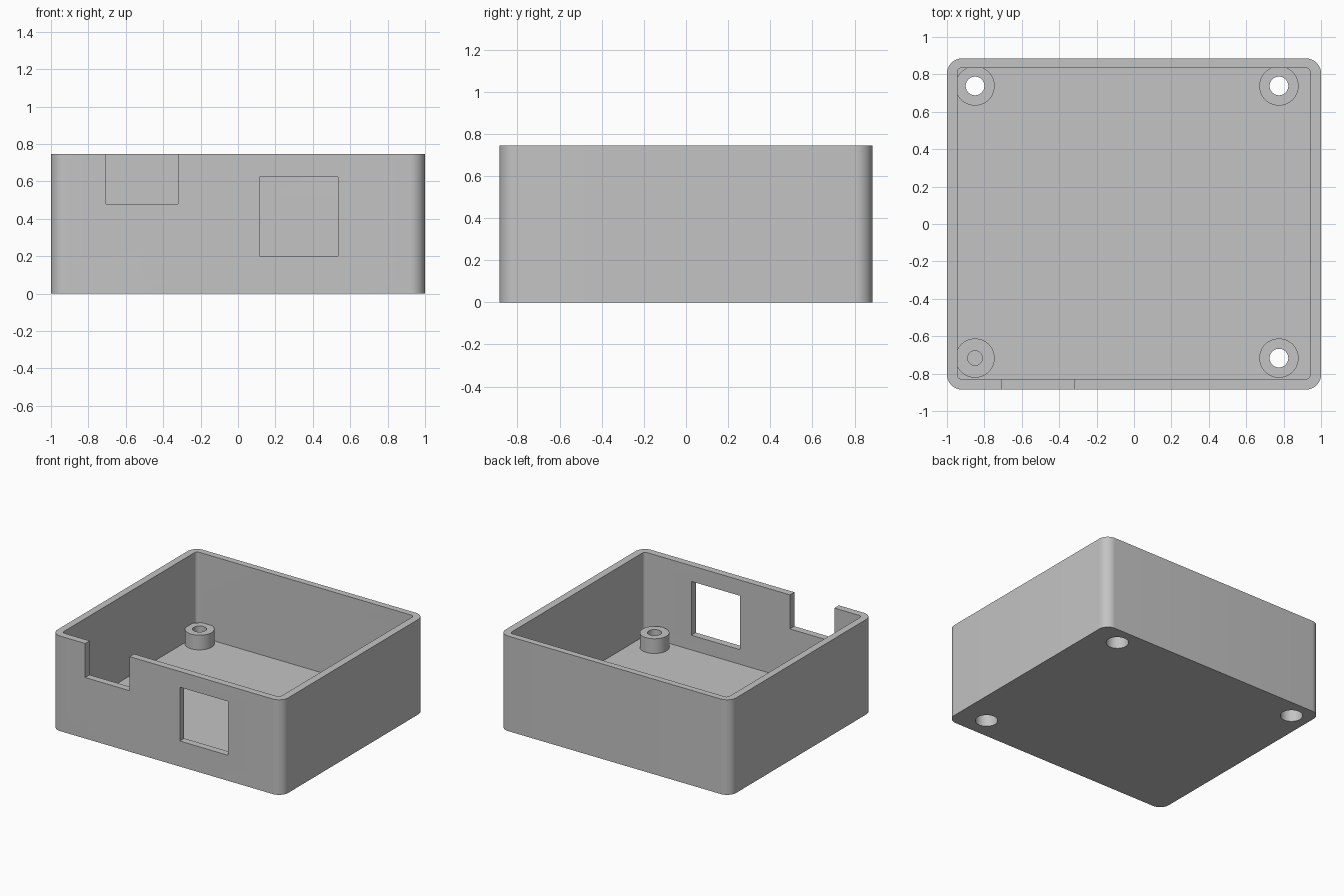
import bpy, bmesh, math

if "Cube" in bpy.data.objects:
    bpy.data.objects.remove(bpy.data.objects["Cube"])

WALL_TOP, FLOOR, POST_TOP = 0.745, 0.085, 0.2

grey = bpy.data.materials.new("plain grey")
grey.diffuse_color = (0.55, 0.55, 0.55, 1)
grey.use_nodes = True
grey.node_tree.nodes["Principled BSDF"].inputs["Base Color"].default_value = grey.diffuse_color


def prism(name, outline, z0, z1):
    """Extrude a closed xy outline from z0 to z1."""
    bm = bmesh.new()
    face = bm.faces.new([bm.verts.new((x, y, z0)) for x, y in outline])
    ext = bmesh.ops.extrude_face_region(bm, geom=[face])
    verts = [g for g in ext["geom"] if isinstance(g, bmesh.types.BMVert)]
    bmesh.ops.translate(bm, verts=verts, vec=(0, 0, z1 - z0))
    bmesh.ops.recalc_face_normals(bm, faces=bm.faces)
    mesh = bpy.data.meshes.new(name)
    bm.to_mesh(mesh)
    bm.free()
    mesh.materials.append(grey)
    obj = bpy.data.objects.new(name, mesh)
    bpy.context.collection.objects.link(obj)
    return obj


def circle(cx, cy, r, n=48):
    return [(cx + r * math.cos(math.tau * i / n),
             cy + r * math.sin(math.tau * i / n)) for i in range(n)]


def rounded(x0, x1, y0, y1, r, n=12):
    pts = []
    corners = [(x1 - r, y1 - r), (x0 + r, y1 - r), (x0 + r, y0 + r), (x1 - r, y0 + r)]
    for q, (cx, cy) in enumerate(corners):
        for i in range(n + 1):
            a = (q + i / n) * math.pi / 2
            pts.append((cx + r * math.cos(a), cy + r * math.sin(a)))
    return pts


def rect(x0, x1, y0, y1):
    return [(x0, y0), (x1, y0), (x1, y1), (x0, y1)]


def combine(obj, tool, operation):
    """Apply one boolean and remove the tool object."""
    mod = obj.modifiers.new("cut", 'BOOLEAN')
    mod.operation, mod.object, mod.solver = operation, tool, 'EXACT'
    graph = bpy.context.evaluated_depsgraph_get()
    mesh = bpy.data.meshes.new_from_object(obj.evaluated_get(graph))
    obj.modifiers.clear()
    obj.data = mesh
    bpy.data.objects.remove(tool)


# Outer shell and its hollow inside
case = prism("open_case", rounded(-1, 1, -0.885, 0.885, 0.08), 0, WALL_TOP)
combine(case, prism("cavity", rounded(-0.945, 0.942, -0.83, 0.835, 0.025), FLOOR, 1), 'DIFFERENCE')

# Front wall openings: window and top notch
combine(case, prism("window", rect(0.115, 0.535, -1, -0.75), 0.2, 0.622), 'DIFFERENCE')
combine(case, prism("notch", rect(-0.705, -0.32, -1, -0.75), 0.478, 1), 'DIFFERENCE')

# Screw posts; one has a blind pilot hole, the rest are counterbored from below
for x in (-0.85, 0.775):
    for y in (-0.717, 0.738):
        combine(case, prism("post", circle(x, y, 0.105), 0.04, POST_TOP), 'UNION')
        if x < 0 and y < 0:
            combine(case, prism("pilot_hole", circle(x, y, 0.039), 0.06, 0.4), 'DIFFERENCE')
        else:
            combine(case, prism("screw_hole", circle(x, y, 0.05), -0.1, 0.4), 'DIFFERENCE')
            combine(case, prism("head_recess", circle(x, y, 0.08), -0.1, 0.12), 'DIFFERENCE')

# Smooth the rounded corners and holes, keep edges crisp
bpy.ops.object.select_all(action='DESELECT')
case.select_set(True)
bpy.context.view_layer.objects.active = case
bpy.ops.object.shade_smooth_by_angle(angle=math.radians(30))
